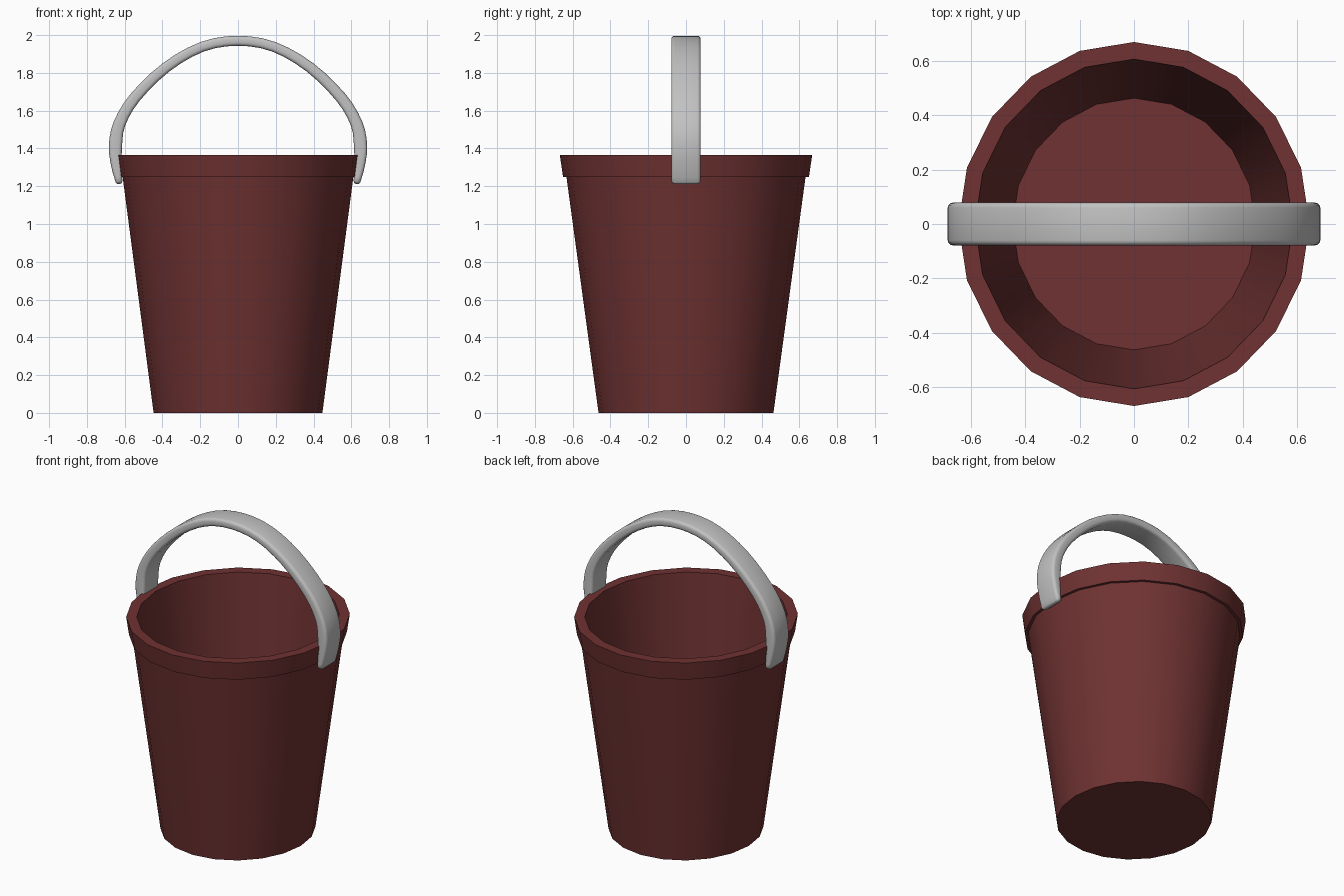
import bpy, bmesh, math
from mathutils import Vector

cube = bpy.data.objects.get("Cube")
if cube:
    bpy.data.objects.remove(cube)


def material(name, colour):
    m = bpy.data.materials.new(name)
    m.use_nodes = True
    m.diffuse_color = (*colour, 1)
    m.node_tree.nodes["Principled BSDF"].inputs["Base Color"].default_value = (*colour, 1)
    return m


def loft(name, rings, mat, angle):
    """Skin a list of closed rings and cap both ends."""
    bm = bmesh.new()
    loops = [[bm.verts.new(p) for p in ring] for ring in rings]
    for a, b in zip(loops, loops[1:]):
        for i in range(len(a)):
            j = (i + 1) % len(a)
            bm.faces.new((a[i], a[j], b[j], b[i]))
    bm.faces.new(loops[0])
    bm.faces.new(loops[-1])
    bmesh.ops.recalc_face_normals(bm, faces=bm.faces)
    mesh = bpy.data.meshes.new(name)
    bm.to_mesh(mesh)
    bm.free()
    mesh.materials.append(mat)
    obj = bpy.data.objects.new(name, mesh)
    bpy.context.collection.objects.link(obj)
    bpy.ops.object.select_all(action="DESELECT")
    obj.select_set(True)
    bpy.context.view_layer.objects.active = obj
    bpy.ops.object.shade_smooth_by_angle(angle=math.radians(angle))
    return obj


red = material("dark red", (0.16, 0.032, 0.032))
grey = material("light grey", (0.54, 0.54, 0.54))

# Bucket: outer wall, stepped rim, inner wall and floor in one profile
SIDES, SQUASH = 20, 0.965
profile = [(0.463, 0), (0.633, 1.25), (0.651, 1.25), (0.668, 1.365),
           (0.605, 1.365), (0.462, 0.012)]


def circle(r, z):
    turns = [math.tau * i / SIDES for i in range(SIDES)]
    return [(r * SQUASH * math.cos(t), r * math.sin(t), z) for t in turns]


loft("bucket", [circle(r, z) for r, z in profile], red, 30)

# Handle: flat rounded band swept along an arch (x, z, thickness)
half = [(0.63, 1.225, 0.036), (0.642, 1.30, 0.055), (0.649, 1.41, 0.07),
        (0.628, 1.53, 0.064), (0.545, 1.67, 0.06), (0.38, 1.83, 0.056),
        (0.19, 1.938, 0.053)]
arch = [Vector(p) for p in half] + [Vector((0, 1.97, 0.053))]
arch += [Vector((-x, z, t)) for x, z, t in reversed(half)]


def smooth_path(pts, steps):
    """Catmull-Rom curve through the points."""
    p = [2 * pts[0] - pts[1]] + pts + [2 * pts[-1] - pts[-2]]
    out = []
    for a, b, c, d in zip(p, p[1:], p[2:], p[3:]):
        for k in range(steps):
            t = k / steps
            out.append(b + (c - a) * t / 2 + (2 * a - 5 * b + 4 * c - d) * t * t / 2
                       + (3 * b - a - 3 * c + d) * t ** 3 / 2)
    return out + [pts[-1]]


def band_section(point, tangent, width, thick, corner=0.018):
    """Rounded rectangle standing across the path."""
    normal = Vector((-tangent.y, tangent.x))
    r = min(corner, thick * 0.45)
    ring = []
    for q, (sy, sn) in enumerate([(1, 1), (-1, 1), (-1, -1), (1, -1)]):
        for k in range(4):
            a = math.pi / 2 * (q + k / 3)
            y = sy * (width - r) + r * math.cos(a)
            n = sn * (thick / 2 - r) + r * math.sin(a)
            ring.append((point.x + normal.x * n, y, point.y + normal.y * n))
    return ring


path = smooth_path(arch, 3)
rings = []
for i, p in enumerate(path):
    d = path[min(i + 1, len(path) - 1)] - path[max(i - 1, 0)]
    rings.append(band_section(p, d.xy.normalized(), 0.078, p.z))

# Rounded tips beyond both ends
for end, nxt, at_start in ((path[0], path[1], True), (path[-1], path[-2], False)):
    out = (end - nxt).xy.normalized()
    d = -out if at_start else out
    for push, width, thick in ((0.008, 0.07, 0.03), (0.013, 0.058, 0.016)):
        ring = band_section(end.xy + out * push, d, width, thick)
        rings.insert(0 if at_start else len(rings), ring)

loft("handle", rings, grey, 50)
